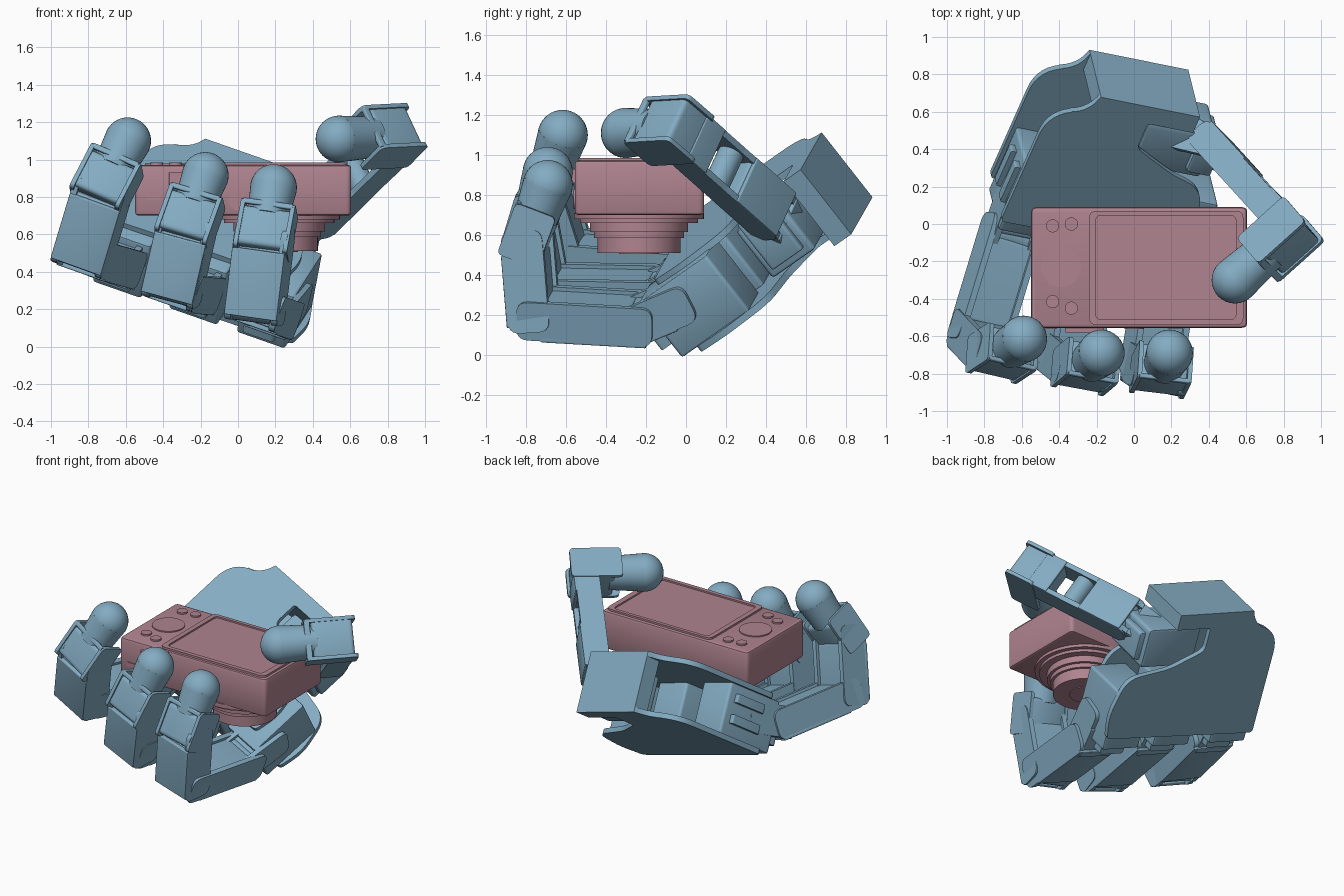
import bpy, bmesh, math
from mathutils import Vector as V, Matrix

if "Cube" in bpy.data.objects:
    bpy.data.objects.remove(bpy.data.objects["Cube"])

def material(name, c):
    m = bpy.data.materials.new(name)
    m.diffuse_color = (*c, 1)
    m.use_nodes = True
    m.node_tree.nodes["Principled BSDF"].inputs["Base Color"].default_value = m.diffuse_color
    return m

BLUE = material("blue_shell", (0.23, 0.41, 0.54))
PINK = material("pink_body", (0.43, 0.23, 0.28))

# Palm frame: across the knuckles, towards the wrist, out of the palm
W = V((.928, -.186, -.325)).normalized()
N = V((.146, -.61, .78))
N = (N - W * N.dot(W)).normalized()
L = N.cross(W)
WORLD = (V((1, 0, 0)), V((0, 1, 0)), V((0, 0, 1)))
PALM = (W, L, N)

def frame(axes, o):
    return Matrix.Translation(V(o)) @ Matrix(axes).transposed().to_4x4()

def finish(name, bm, mat):
    bmesh.ops.recalc_face_normals(bm, faces=bm.faces)
    me = bpy.data.meshes.new(name)
    bm.to_mesh(me)
    bm.free()
    ob = bpy.data.objects.new(name, me)
    bpy.context.collection.objects.link(ob)
    me.materials.append(mat)
    bpy.ops.object.select_all(action='DESELECT')
    ob.select_set(True)
    bpy.context.view_layer.objects.active = ob
    bpy.ops.object.shade_smooth_by_angle(angle=math.radians(35))
    return ob

def rounded(pts, r, n=5):
    """Round every corner of a 2D outline; r is one radius or one per corner."""
    out = []
    for i, p in enumerate(pts):
        p, a, b = V(p), V(pts[i - 1]), V(pts[(i + 1) % len(pts)])
        q = r[i] if isinstance(r, (list, tuple)) else r
        if q == 0:
            out.append(p)
            continue
        s, e = p + (a - p).normalized() * q, p + (b - p).normalized() * q
        for k in range(n + 1):
            t = k / n
            out.append(s * (1 - t) ** 2 + p * 2 * t * (1 - t) + e * t * t)
    return out

def prism(name, pts, h0, h1, axes=WORLD, o=(0, 0, 0), mat=BLUE, bevel=0.0):
    bm = bmesh.new()
    f = bm.faces.new([bm.verts.new((p[0], p[1], h0)) for p in pts])
    g = bmesh.ops.extrude_face_region(bm, geom=[f])
    top = [v for v in g['geom'] if isinstance(v, bmesh.types.BMVert)]
    bmesh.ops.translate(bm, verts=top, vec=(0, 0, h1 - h0))
    if bevel:
        caps = [e for e in bm.edges if abs(e.verts[0].co.z - e.verts[1].co.z) < 1e-5]
        bmesh.ops.bevel(bm, geom=caps, offset=bevel, segments=2, profile=.5, affect='EDGES')
    bm.transform(frame(axes, o))
    return finish(name, bm, mat)

def rect(x0, x1, y0, y1, r=.02):
    return rounded([(x0, y0), (x1, y0), (x1, y1), (x0, y1)], r)

def cyl(name, a, b, r, mat=BLUE, r2=None, seg=40):
    a, b = V(a), V(b)
    bm = bmesh.new()
    bmesh.ops.create_cone(bm, cap_ends=True, segments=seg, radius1=r,
                          radius2=r if r2 is None else r2, depth=(b - a).length)
    q = (b - a).to_track_quat('Z', 'Y').to_matrix().to_4x4()
    bm.transform(Matrix.Translation((a + b) / 2) @ q)
    return finish(name, bm, mat)

def ball(name, c, r):
    bm = bmesh.new()
    bmesh.ops.create_uvsphere(bm, u_segments=32, v_segments=20, radius=r)
    bm.transform(Matrix.Translation(V(c)))
    return finish(name, bm, BLUE)

# ---------------- Camera ----------------
prism("camera_body", rect(-.55, .605, -.555, .09, .03), .70, .972, mat=PINK, bevel=.018)
outer, inner = rect(-.24, .585, -.54, .07, .04), rect(-.205, .545, -.51, .045, .03)
bm = bmesh.new()
loops = [[bm.verts.new((p.x, p.y, z)) for p in pl]
         for pl, z in ((outer, .965), (outer, .985), (inner, .985), (inner, .974))]
for A, B in zip(loops, loops[1:]):
    for i in range(len(A)):
        bm.faces.new((A[i - 1], A[i], B[i], B[i - 1]))
bm.faces.new(loops[-1])
finish("camera_screen_frame", bm, PINK)
cyl("camera_dial", (-.39, -.23, .96), (-.39, -.23, .98), .107, PINK)
for i, p in enumerate([(-.435, -.01), (-.335, 0), (-.435, -.415), (-.335, -.45)]):
    cyl(f"camera_button_{i}", (*p, .96), (*p, .983), .035, PINK)
cyl("camera_front_button", (0, -.54, .78), (0, -.562, .78), .05, PINK)
prism("camera_port", rect(-.49, -.415, .785, .812, .008), -.02, .012,
      (V((1, 0, 0)), V((0, 0, 1)), V((0, -1, 0))), (0, -.55, 0), PINK)
prism("camera_shutter_bar", rect(-.37, -.16, -.58, -.54, .01), .86, .93, mat=PINK)
# Stepped lens pointing down, with a recessed front
for i, (z0, z1, r) in enumerate([(.71, .68, .325), (.69, .66, .295), (.67, .615, .245),
                                 (.62, .585, .225), (.60, .51, .207)]):
    cyl(f"camera_lens_ring_{i}", (.22, -.235, z0), (.22, -.235, z1), r, PINK, seg=56)
cyl("camera_lens_glass", (.22, -.235, .52), (.22, -.235, .505), .10, PINK)

# ---------------- Palm: open shell of two plates joined at the wrist ----------------
def plate(name, side, n0, n1):
    """Plate outline; side is how far it reaches below the thumb notch."""
    pts = [(-.89, .14), (side, .16), (side + .03, .34), (side - .04, .60), (-.10, .66),
           (-.34, .78), (-.34, .95), (-.08, .95), (-.08, 1.06), (-.65, 1.06), (-.69, .95), (-.89, .90)]
    radii = [.03, .03, .08, .1, .06, .04, .02, 0, 0, 0, .09, .16]
    prism(name, rounded(pts, radii, 8), n0, n1, PALM)

plate("palm_back_plate", .25, .01, .045)
plate("palm_front_plate", .14, .39, .425)
prism("wrist_block", [(-.65, .95), (-.08, .95), (-.08, 1.06), (-.65, 1.06)], .01, .425, PALM)
for i, w in enumerate((-.73, -.29, .10)):
    prism(f"knuckle_motor_{i}", rect(w - .14, w + .14, .06, .50, .02), .04, .395, PALM, bevel=.012)
    prism(f"knuckle_motor_cap_{i}", rect(w - .09, w + .09, -.02, .1, .02), .12, .35, PALM)
for n0 in (.13, .27):
    prism("palm_side_clip", rect(-.90, -.86, .2, .44, .01), n0, n0 + .06, PALM)

# ---------------- Finger links ----------------
CENTRE = V((.05, -.25, .75))

def link_axes(a, b, side):
    d = (b - a).normalized()
    s = (side - d * side.dot(d)).normalized()
    t = s.cross(d)
    if t.dot((a + b) / 2 - CENTRE) < 0:
        s, t = -s, -t
    return d, t, s

def link(name, a, b, side, w=.29, th=.22, ext=.085, fill=(0, 1)):
    """Motor core between two cheeks, with a cover on the outer face and a pivot."""
    a, b = V(a), V(b)
    ax, n, h = link_axes(a, b, side), (b - a).length, th / 2
    f0, f1 = n * fill[0] + .03, n * fill[1] - .05
    prism(name + "_core", rect(f0, f1, -h * .8, h * .85, .02), -w / 2 + .02, w / 2 - .02, ax, a)
    for k in (-1, 1):
        z = k * (w / 2 - .017)
        prism(name + "_cheek", rect(-ext, n + ext * .75, -h, h, .06), z - .017, z + .017, ax, a)
    c0 = f0 if fill[0] else -ext + .03
    prism(name + "_cover", rect(c0, f1 - .01, h * .8, h + .008, .008), -w / 2, w / 2, ax, a, bevel=.006)
    s = ax[2] * (w / 2 - .03)
    cyl(name + "_pivot", a - s, a + s, h * .82, seg=24)

def tip(name, a, c, side, r=.125, w=.27):
    """Bracket, short neck and round rubber fingertip."""
    a, c = V(a), V(c)
    ax, n = link_axes(a, c, side), (c - a).length
    prism(name + "_bracket", rect(-.08, n * .48, -.10, .10, .03), -w / 2, w / 2, ax, a, bevel=.01)
    for k in (-1, 1):
        z = k * w / 2
        prism(name + "_ear", rect(-.1, n * .6, -.105, .11, .03), z - .012, z + .012, ax, a)
    prism(name + "_brow", rect(n * .5, n * .6, .085, .11, .008), -w / 2, w / 2, ax, a)
    cyl(name + "_neck", a + ax[0] * n * .4, c, r * .88, r2=r)
    ball(name + "_pad", c, r)

# base, middle joint, end joint, tip centre
fingers = {
    "finger_left": [(-.664, -.06, .455), (-.825, -.59, .50), (-.72, -.70, .85), (-.59, -.615, 1.10)],
    "finger_middle": [(-.237, -.144, .315), (-.345, -.71, .325), (-.27, -.77, .65), (-.175, -.69, .915)],
    "finger_right": [(.18, -.23, .185), (.095, -.76, .215), (.14, -.79, .58), (.19, -.69, .85)],
}
for name, (p, q, r, c) in fingers.items():
    knuckle = V(p) + L * .24 - N * .05
    link(name + "_knuckle", p, knuckle, W, w=.24, th=.2)
    link(name + "_lower", p, q, W, th=.2)
    link(name + "_upper", q, r, W, th=.21)
    tip(name + "_tip", r, c, W)

# ---------------- Thumb ----------------
prism("thumb_motor", rect(-.32, .08, .64, .92, .025), .08, .38, PALM, bevel=.015)
prism("thumb_motor_cap", rect(-.02, .12, .68, .88, .02), .12, .41, PALM, bevel=.01)
t0, t2, t3 = V((.43, .41, .73)), V((.835, -.035, 1.125)), V((.54, -.30, 1.11))
side = (t2 - t0).cross(t3 - t2).normalized()
link("thumb_base", V((.22, .46, .62)), t0, side, w=.24, th=.18, ext=.07)
link("thumb_lower", t0, t0.lerp(t2, .5), side, w=.26, th=.16, fill=(0, .9))
link("thumb_upper", t0.lerp(t2, .5), t2, side, w=.26, th=.16, ext=.07, fill=(.35, 1))
tip("thumb_tip", t2, t3, side, w=.25)
